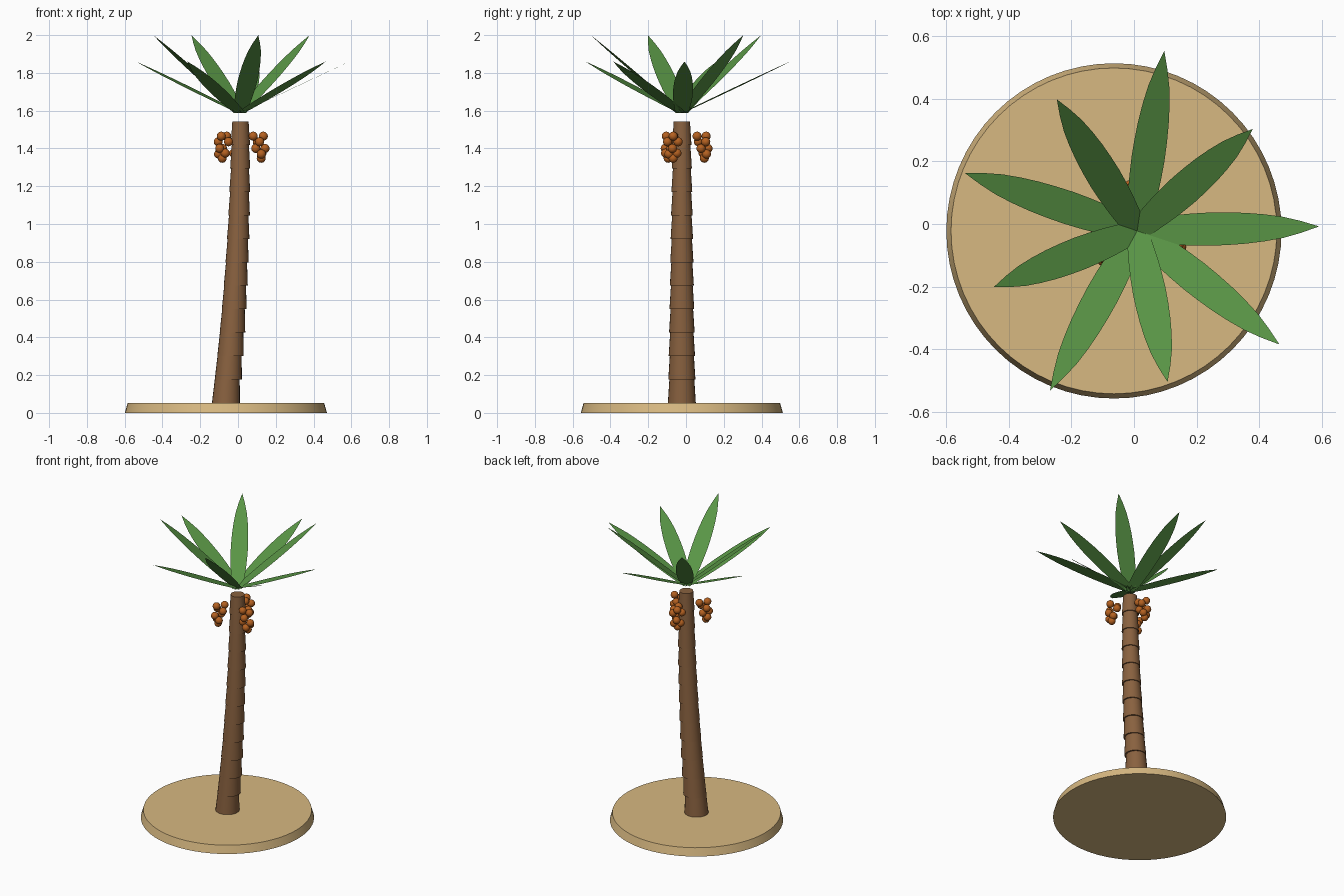
import bpy, bmesh, math
from mathutils import Vector, Matrix

cube = bpy.data.objects.get("Cube")
if cube:
    bpy.data.objects.remove(cube, do_unlink=True)


def material(name, color):
    m = bpy.data.materials.new(name)
    m.diffuse_color = (*color, 1)
    m.use_nodes = True
    m.node_tree.nodes["Principled BSDF"].inputs["Base Color"].default_value = (*color, 1)
    return m


SAND = material("sand", (0.68, 0.48, 0.22))
BARK = material("brown bark", (0.25, 0.12, 0.05))
LEAF = material("leaf green", (0.10, 0.30, 0.06))
DATE = material("date orange", (0.46, 0.12, 0.015))


def finish(bm, name, mat, smooth=True):
    me = bpy.data.meshes.new(name)
    bm.to_mesh(me)
    bm.free()
    me.materials.append(mat)
    ob = bpy.data.objects.new(name, me)
    bpy.context.collection.objects.link(ob)
    if smooth:
        bpy.ops.object.select_all(action='DESELECT')
        ob.select_set(True)
        bpy.context.view_layer.objects.active = ob
        bpy.ops.object.shade_smooth_by_angle(angle=math.radians(40))
    return ob


def frustum(bm, low, r_low, high, r_high, sides):
    """Capped ring pair between two horizontal circles."""
    rings = []
    for c, r in ((low, r_low), (high, r_high)):
        rings.append([bm.verts.new(c + Vector((r * math.cos(a), r * math.sin(a), 0)))
                      for a in (math.tau * i / sides for i in range(sides))])
    a, b = rings
    for i in range(sides):
        j = (i + 1) % sides
        bm.faces.new((a[i], a[j], b[j], b[i]))
    bm.faces.new(a[::-1])
    bm.faces.new(b)


CY = -0.022
BASE_TOP, TRUNK_TOP = 0.053, 1.542

# Sand disc
bm = bmesh.new()
frustum(bm, Vector((-0.064, CY, 0)), 0.535, Vector((-0.064, CY, BASE_TOP)), 0.52, 64)
finish(bm, "sand_base", SAND)

# Leaning trunk of overlapping tapered rings
RINGS = 12


def trunk_point(t):
    return Vector((-0.064 + 0.16 * t - 0.083 * t * t, CY,
                   BASE_TOP + (TRUNK_TOP - BASE_TOP) * t))


bm = bmesh.new()
for i in range(RINGS):
    t0, t1 = i / RINGS, (i + 1) / RINGS
    low, high = trunk_point(t0), trunk_point(t1)
    high.x = low.x + 0.55 * (high.x - low.x)
    r = 0.074 - 0.025 * t0
    frustum(bm, low, r, high, r - 0.008, 24)
finish(bm, "trunk", BARK)

# Flat fronds, all the same blade at two alternating pitches
LENGTH = 0.642
HALF_WIDTHS = (0.034, 0.041, 0.047, 0.051, 0.053, 0.052, 0.049, 0.043, 0.034, 0.019)
CROWN = Vector((0.01, CY, 1.587))
for k in range(9):
    bm = bmesh.new()
    n = len(HALF_WIDTHS)
    left = [bm.verts.new((LENGTH * i / n, w, 0)) for i, w in enumerate(HALF_WIDTHS)]
    right = [bm.verts.new((LENGTH * i / n, -w, 0)) for i, w in enumerate(HALF_WIDTHS)]
    tip = bm.verts.new((LENGTH, 0, 0))
    bm.faces.new(right + [tip] + left[::-1])
    pitch = math.radians(40 if k % 2 else 25.2)
    turn = Matrix.Rotation(math.radians(1.4 + 40 * k), 4, 'Z') @ Matrix.Rotation(-pitch, 4, 'Y')
    bm.transform(Matrix.Translation(CROWN) @ turn)
    finish(bm, f"frond_{k + 1}", LEAF, smooth=False)

# Three hanging bunches: radial, sideways and height of each date
BUNCH = [(0.08, -0.01, 1.465), (0.13, 0.01, 1.465), (0.125, -0.025, 1.435),
         (0.09, 0.02, 1.435), (0.14, 0.01, 1.40), (0.10, -0.02, 1.40),
         (0.115, 0.025, 1.375), (0.13, -0.015, 1.37), (0.12, 0.005, 1.348)]
for k in range(3):
    bm = bmesh.new()
    for p in BUNCH:
        bmesh.ops.create_uvsphere(bm, u_segments=16, v_segments=10, radius=0.024,
                                  matrix=Matrix.Translation(p))
    bm.transform(Matrix.Translation((0.012, CY, 0))
                 @ Matrix.Rotation(math.radians(-25 + 120 * k), 4, 'Z'))
    finish(bm, f"date_bunch_{k + 1}", DATE)
